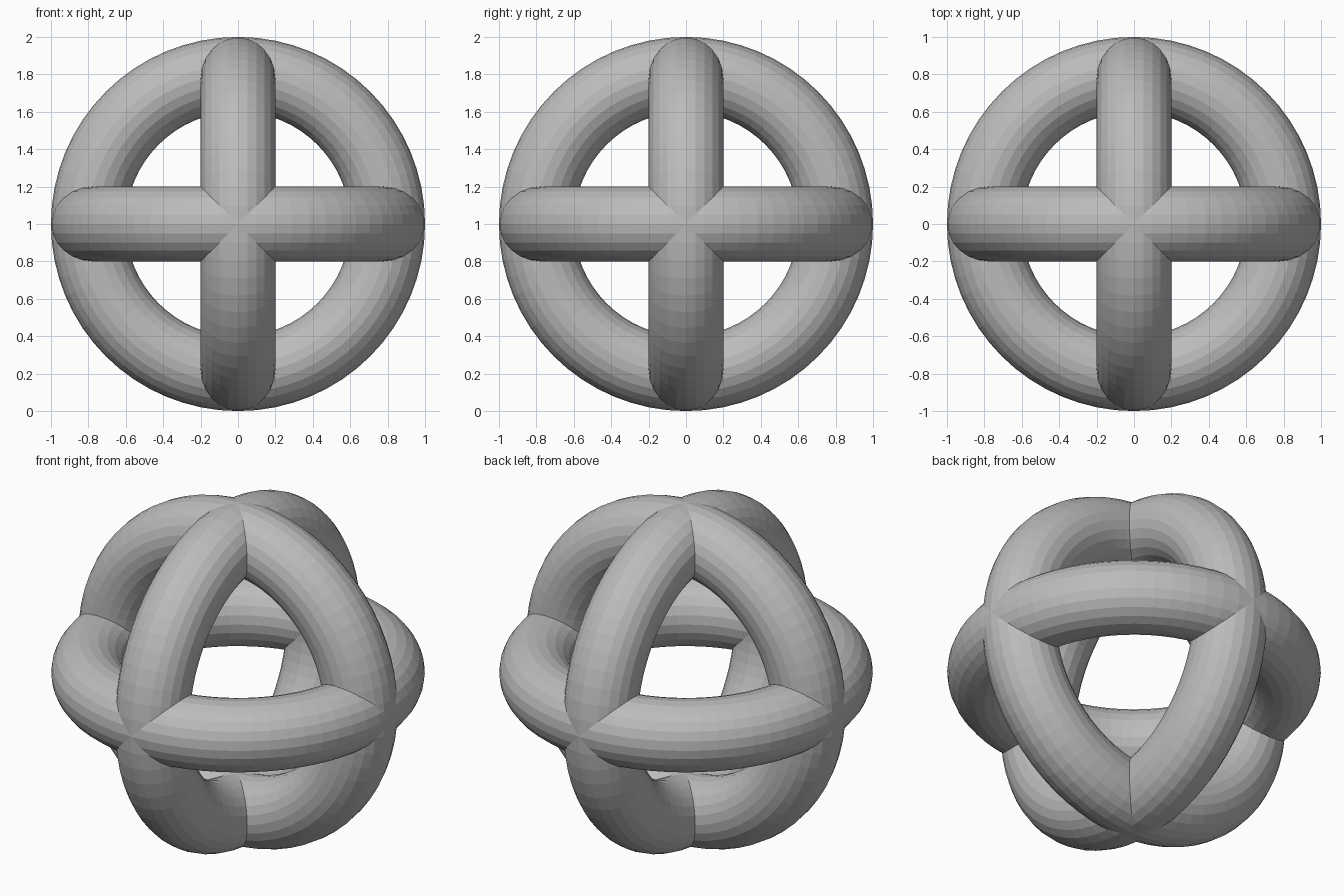
import bpy
import math

if "Cube" in bpy.data.objects:
    bpy.data.objects.remove(bpy.data.objects["Cube"])

# One grey material for everything
grey = bpy.data.materials.new("light grey")
grey.diffuse_color = (0.5, 0.5, 0.5, 1)
grey.use_nodes = True
grey.node_tree.nodes["Principled BSDF"].inputs["Base Color"].default_value = grey.diffuse_color


def ring(name, rotation):
    """Flat-shaded ring with outer radius 1, centred at height 1."""
    bpy.ops.mesh.primitive_torus_add(
        major_segments=64, minor_segments=24,
        major_radius=0.8, minor_radius=0.2,
        location=(0, 0, 1), rotation=rotation)
    ob = bpy.context.object
    ob.name = name
    ob.data.materials.clear()
    ob.data.materials.append(grey)
    bpy.ops.object.shade_flat()
    return ob


# Three rings at right angles, crossing at six points
ring("horizontal_ring", (0, 0, 0))
ring("front_facing_ring", (math.pi / 2, 0, 0))
ring("side_facing_ring", (0, math.pi / 2, 0))
